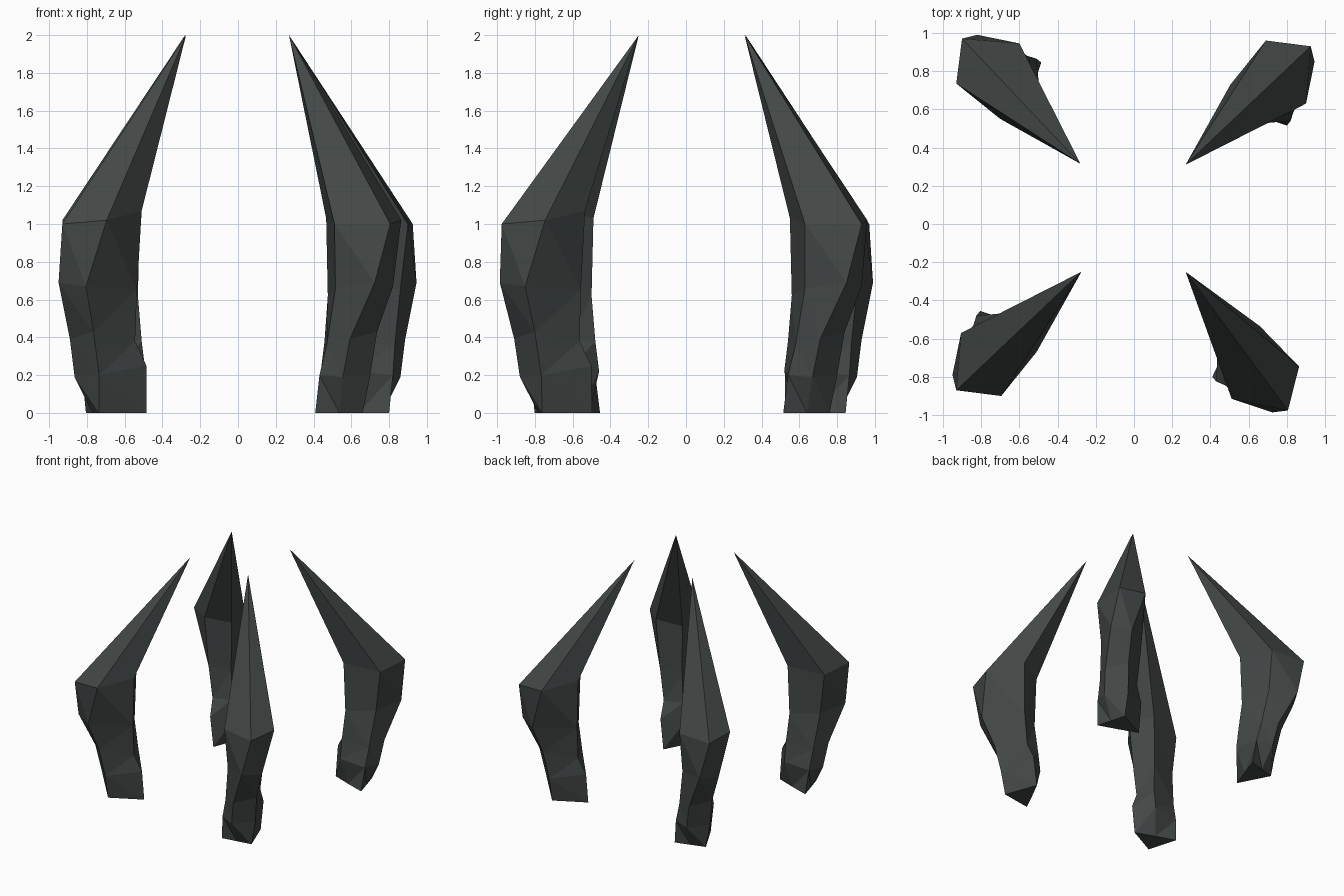
import bpy, bmesh
from math import radians
from mathutils import Matrix, Vector

if "Cube" in bpy.data.objects:
    bpy.data.objects.remove(bpy.data.objects["Cube"])

# Five-sided rings of one claw, from foot to knuckle, relative to the ring centre
RINGS = [
    [(.48, .60, 0), (.73, .73, 0), (.765, .61, 0), (.80, .485, 0), (.64, .54, 0)],
    [(.48, .63, .25), (.73, .77, .20), (.86, .64, .19), (.82, .51, .20), (.60, .49, .22)],
    [(.54, .65, .38), (.76, .81, .43), (.885, .68, .39), (.83, .55, .36), (.60, .51, .38)],
    [(.53, .68, .65), (.80, .90, .67), (.945, .82, .69), (.86, .60, .66), (.62, .53, .62)],
    [(.505, .70, 1.07), (.69, .93, 1.02), (.925, .90, 1.0), (.90, .60, 1.0), (.61, .52, 1.03)],
]
TIP = Vector((.27, .28, 2.0))

stone = bpy.data.materials.new("dark_stone")
stone.diffuse_color = (.055, .064, .062, 1)
stone.use_nodes = True
stone.node_tree.nodes["Principled BSDF"].inputs["Base Color"].default_value = stone.diffuse_color


def claw(name, angle, tip_xy):
    """Loft the rings, close with the point, and turn the claw about its tip."""
    bm = bmesh.new()
    rings = [[bm.verts.new(p) for p in ring] for ring in RINGS]
    tip = bm.verts.new(TIP)
    bm.faces.new(rings[0])
    for low, high in zip(rings, rings[1:]):
        for i in range(5):
            j = (i + 1) % 5
            bm.faces.new((low[i], low[j], high[j], high[i]))
    for i in range(5):
        bm.faces.new((rings[-1][i], rings[-1][(i + 1) % 5], tip))
    bmesh.ops.triangulate(bm, faces=[f for f in bm.faces if len(f.verts) == 4])
    place = (Matrix.Translation((tip_xy[0], tip_xy[1], 0))
             @ Matrix.Rotation(radians(angle), 4, 'Z')
             @ Matrix.Translation((-TIP.x, -TIP.y, 0)))
    bmesh.ops.transform(bm, matrix=place, verts=bm.verts)
    bmesh.ops.recalc_face_normals(bm, faces=bm.faces)
    mesh = bpy.data.meshes.new(name)
    bm.to_mesh(mesh)
    bm.free()
    mesh.materials.append(stone)
    obj = bpy.data.objects.new(name, mesh)
    bpy.context.collection.objects.link(obj)


# Four claws leaning inwards around the centre
claw("back_right_claw", 0, (.27, .31))
claw("back_left_claw", 90, (-.28, .315))
claw("front_left_claw", 180, (-.275, -.25))
claw("front_right_claw", -97, (.27, -.25))
